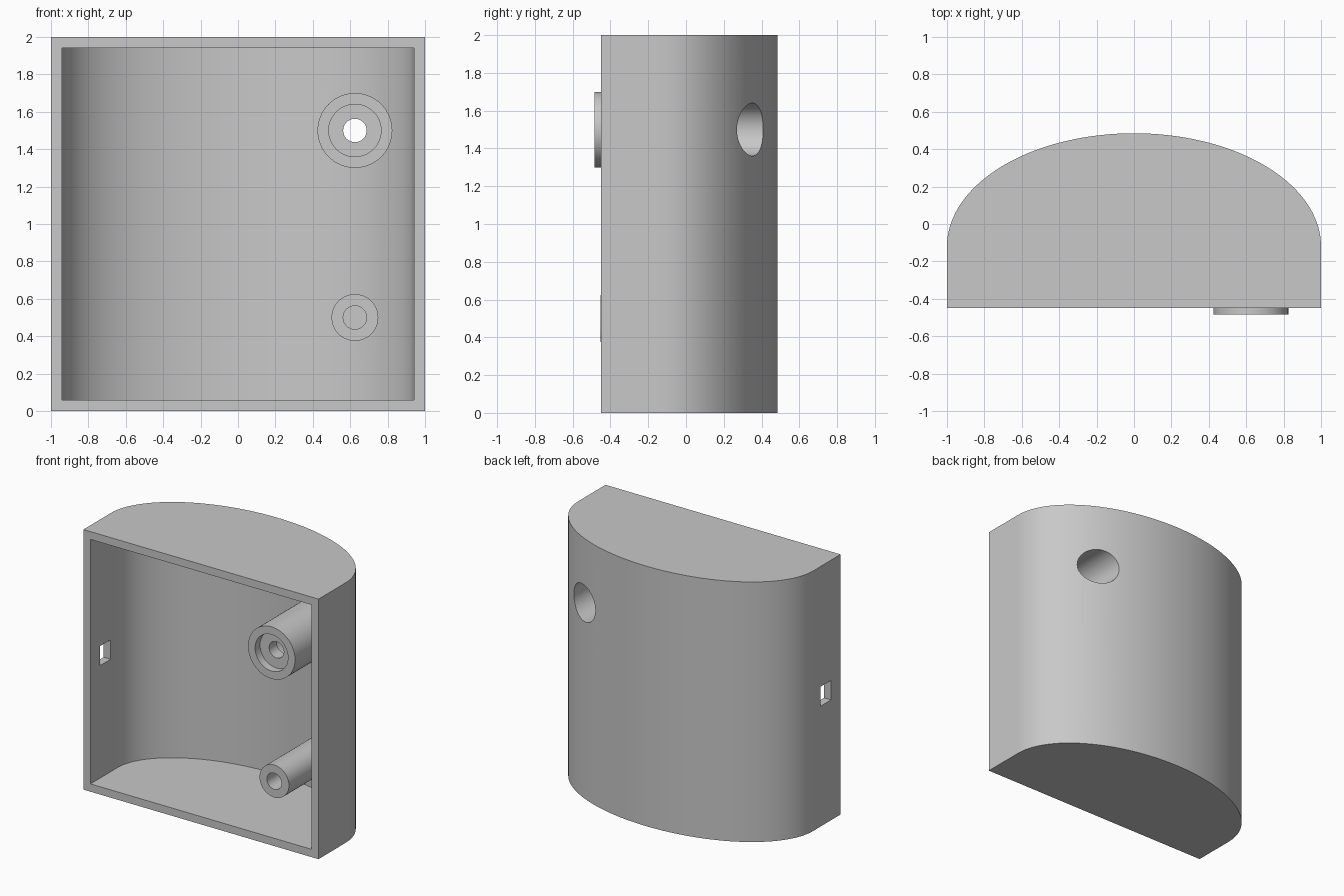
import bpy, bmesh, math
from mathutils import Matrix

cube = bpy.data.objects.get("Cube")
if cube:
    bpy.data.objects.remove(cube, do_unlink=True)

grey = bpy.data.materials.new("light_grey")
grey.use_nodes = True
color = (0.58, 0.58, 0.58, 1)
grey.diffuse_color = color
grey.node_tree.nodes["Principled BSDF"].inputs["Base Color"].default_value = color

FRONT, ARC_Y = -0.45, -0.12


def add_object(name, bm):
    bmesh.ops.recalc_face_normals(bm, faces=bm.faces[:])
    mesh = bpy.data.meshes.new(name)
    bm.to_mesh(mesh)
    bm.free()
    mesh.materials.append(grey)
    obj = bpy.data.objects.new(name, mesh)
    bpy.context.collection.objects.link(obj)
    return obj


def domed_prism(name, half_width, rise, front, z0, z1, segments=72):
    """Straight-sided plan closed at the back by half an ellipse."""
    plan = [(-half_width, front), (half_width, front)]
    for i in range(segments + 1):
        a = math.pi * i / segments
        plan.append((half_width * math.cos(a), ARC_Y + rise * math.sin(a)))
    bm = bmesh.new()
    face = bm.faces.new([bm.verts.new((x, y, z0)) for x, y in plan])
    top = bmesh.ops.extrude_face_region(bm, geom=[face])["geom"]
    verts = [v for v in top if isinstance(v, bmesh.types.BMVert)]
    bmesh.ops.translate(bm, verts=verts, vec=(0, 0, z1 - z0))
    return add_object(name, bm)


def rod(name, x, z, radius, y0, y1):
    """Cylinder running front to back."""
    bm = bmesh.new()
    place = Matrix.Translation((x, (y0 + y1) / 2, z)) @ Matrix.Rotation(math.pi / 2, 4, "X")
    bmesh.ops.create_cone(bm, cap_ends=True, segments=64, radius1=radius,
                          radius2=radius, depth=y1 - y0, matrix=place)
    return add_object(name, bm)


def box(name, center, size):
    bm = bmesh.new()
    bmesh.ops.create_cube(bm, size=1, matrix=Matrix.Translation(center) @ Matrix.Diagonal((*size, 1)))
    return add_object(name, bm)


def combine(target, tool, operation):
    """Apply a boolean and discard the tool."""
    mod = target.modifiers.new("cut", "BOOLEAN")
    mod.operation = operation
    mod.solver = "EXACT"
    mod.object = tool
    bpy.ops.object.select_all(action="DESELECT")
    bpy.context.view_layer.objects.active = target
    target.select_set(True)
    bpy.ops.object.modifier_apply(modifier=mod.name)
    bpy.data.objects.remove(tool, do_unlink=True)


# Hollow shell, open at the front
housing = domed_prism("housing", 1, 0.605, FRONT, 0, 2)
combine(housing, domed_prism("cavity", 0.94, 0.545, FRONT - 0.1, 0.06, 1.94), "DIFFERENCE")

# Screw bosses, trimmed to the curved back wall
BOSS_X, UPPER_Z, LOWER_Z = 0.625, 1.5, 0.5
for name, z, radius, front in (("upper_boss", UPPER_Z, 0.2, -0.485),
                               ("lower_boss", LOWER_Z, 0.125, -0.452)):
    boss = rod(name, BOSS_X, z, radius, front, 0.6)
    combine(boss, domed_prism("trim", 0.98, 0.585, -0.7, 0.02, 1.98), "INTERSECT")
    combine(housing, boss, "UNION")

# Upper boss: front recess, through hole and deep bore from the back
combine(housing, rod("recess", BOSS_X, UPPER_Z, 0.14, -0.6, -0.425), "DIFFERENCE")
combine(housing, rod("through_hole", BOSS_X, UPPER_Z, 0.0625, -0.6, 0.7), "DIFFERENCE")
combine(housing, rod("back_bore", BOSS_X, UPPER_Z, 0.14, -0.33, 0.7), "DIFFERENCE")

# Lower boss: blind screw hole
combine(housing, rod("blind_hole", BOSS_X, LOWER_Z, 0.0625, -0.6, 0.1), "DIFFERENCE")

# Cable slot in the right wall
combine(housing, box("slot", (-0.98, -0.27, 1), (0.2, 0.13, 0.15)), "DIFFERENCE")

bpy.context.view_layer.objects.active = housing
housing.select_set(True)
bpy.ops.object.shade_smooth_by_angle(angle=math.radians(30))
